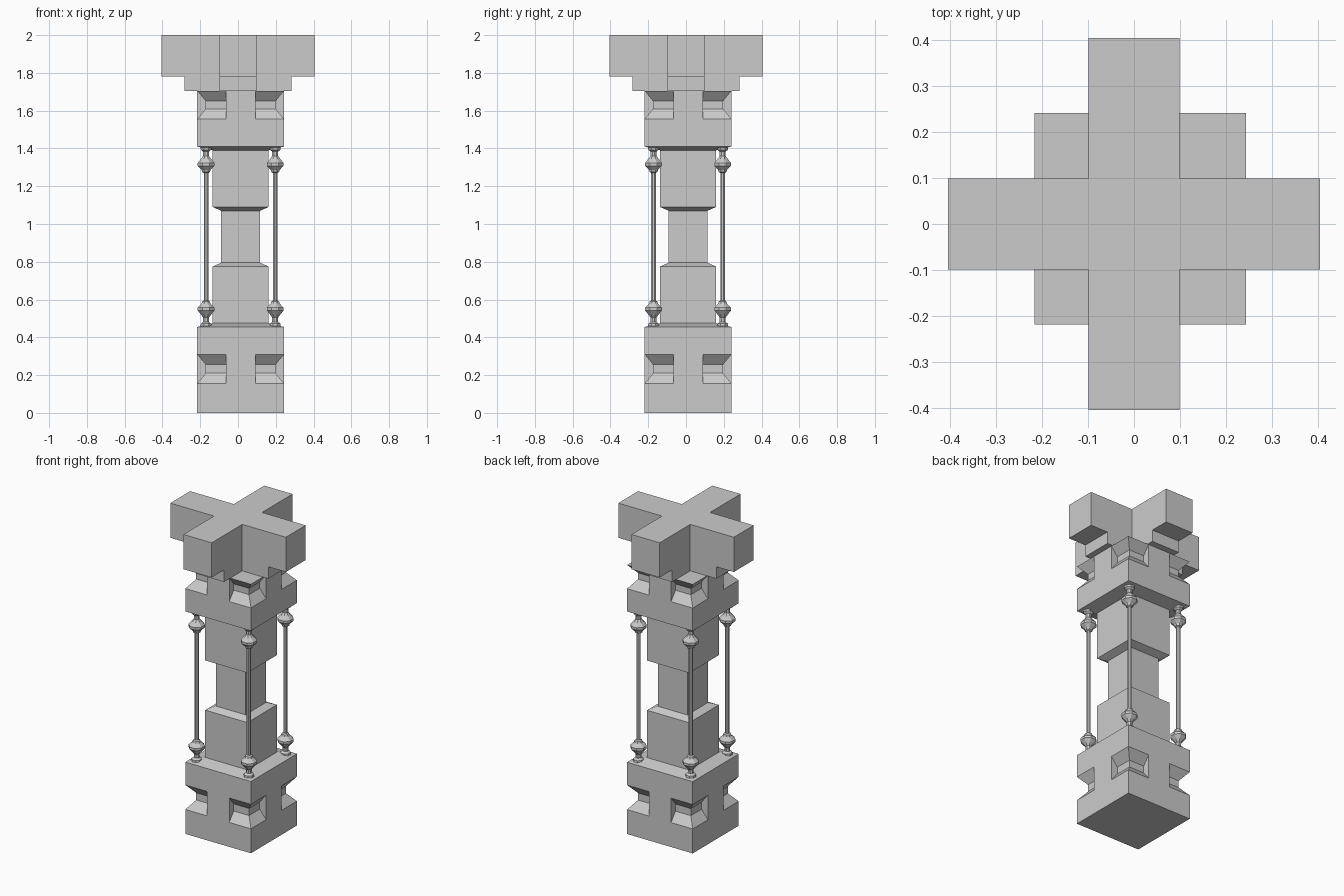
import bpy, bmesh, math

if "Cube" in bpy.data.objects:
    bpy.data.objects.remove(bpy.data.objects["Cube"])

stone = bpy.data.materials.new("stone_grey")
stone.use_nodes = True
GREY = (0.6, 0.6, 0.6, 1)
stone.diffuse_color = GREY
stone.node_tree.nodes["Principled BSDF"].inputs["Base Color"].default_value = GREY

# The pillar stands slightly off the centre of its cross-shaped head
CX, CY = 0.014, 0.011


def square(r):
    return [(-r, -r), (r, -r), (r, r), (-r, r)]


def cross(w, l):
    return [(-w, -l), (w, -l), (w, -w), (l, -w), (l, w), (w, w),
            (w, l), (-w, l), (-w, w), (-l, w), (-l, -w), (-w, -w)]


def ring(r, sides=8):
    return [(r * math.cos(math.tau * (i + 0.5) / sides),
             r * math.sin(math.tau * (i + 0.5) / sides)) for i in range(sides)]


def loft(name, sections, location=(0, 0, 0)):
    """Skin a stack of (outline, height) sections and close both ends."""
    bm = bmesh.new()
    rows = [[bm.verts.new((x, y, z)) for x, y in outline] for outline, z in sections]
    for low, high in zip(rows, rows[1:]):
        n = len(low)
        for i in range(n):
            j = (i + 1) % n
            bm.faces.new((low[i], low[j], high[j], high[i]))
    bm.faces.new(rows[0][::-1])
    bm.faces.new(rows[-1])
    bmesh.ops.recalc_face_normals(bm, faces=bm.faces)
    mesh = bpy.data.meshes.new(name)
    bm.to_mesh(mesh)
    bm.free()
    mesh.materials.append(stone)
    obj = bpy.data.objects.new(name, mesh)
    obj.location = location
    bpy.context.collection.objects.link(obj)
    return obj


# Square pillar: base, stepped shaft and capital, waisted where the notches are
BLOCK, NOTCH, WIDE, SLIM = 0.23, 0.185, 0.148, 0.103
pillar = [(BLOCK, 0), (BLOCK, 0.155), (NOTCH, 0.21), (NOTCH, 0.255), (BLOCK, 0.31),
          (BLOCK, 0.455), (WIDE, 0.475), (WIDE, 0.775), (SLIM, 0.795),
          (SLIM, 1.07), (WIDE, 1.09), (WIDE, 1.39), (BLOCK, 1.41),
          (BLOCK, 1.555), (NOTCH, 1.61), (NOTCH, 1.65), (BLOCK, 1.705)]
loft("pillar", [(square(r), z) for r, z in pillar], (CX, CY, 0))

# Ribs in the middle of each side leave notches only at the corners
for name, z0, z1 in (("base_ribs", 0.155, 0.31), ("capital_ribs", 1.555, 1.705)):
    loft(name, [(cross(0.078, BLOCK), z) for z in (z0, z1)], (CX, CY, 0))

# Cross-shaped head in two tiers
loft("head_lower_tier", [(cross(0.099, 0.282), z) for z in (1.705, 1.78)])
loft("head_upper_tier", [(cross(0.099, 0.405), z) for z in (1.78, 2.0)])

# Slender corner colonnettes with a turned knob at each end
half = [(0.032, 0.455), (0.03, 0.472), (0.017, 0.482), (0.017, 0.505), (0.029, 0.52),
        (0.048, 0.542), (0.048, 0.557), (0.026, 0.578), (0.022, 0.59), (0.013, 0.595)]
turned = half + [(r, 1.865 - z) for r, z in reversed(half)]
for fb, sy in (("front", -1), ("back", 1)):
    for side, sx in (("right", -1), ("left", 1)):
        loft(f"{fb}_{side}_colonnette", [(ring(r), z) for r, z in turned],
             (CX + sx * 0.183, CY + sy * 0.183, 0))
